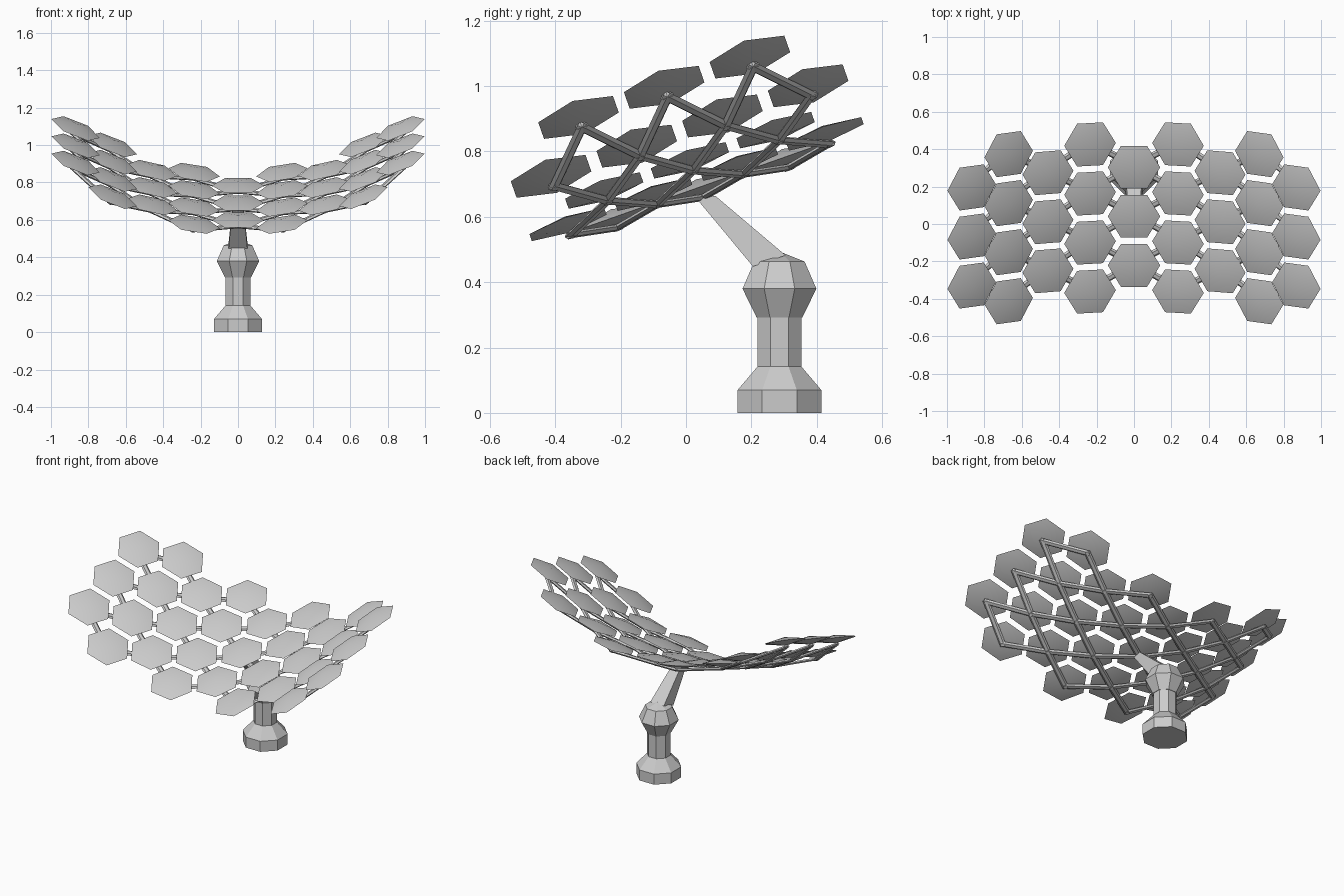
import bpy, bmesh, math
from mathutils import Vector, Matrix

if "Cube" in bpy.data.objects:
    bpy.data.objects.remove(bpy.data.objects["Cube"])

TILT = Matrix.Rotation(math.radians(19.4), 4, 'X')
STEP, V_MID = 0.278, 0.268
HEX_R, HEX_H, NODE_D = 0.14, 0.026, 0.034
# columns: x, height above tilted plane, roll angle, panel count
COLUMNS = [(0, .638, 0, 3), (.235, .664, 9.5, 4), (.46, .725, 13.5, 3),
           (.67, .82, 22.5, 4), (.868, .962, 22.5, 3)]


def finish(bm, name, smooth=None):
    bmesh.ops.recalc_face_normals(bm, faces=bm.faces)
    me = bpy.data.meshes.new(name)
    bm.to_mesh(me)
    bm.free()
    ob = bpy.data.objects.new(name, me)
    bpy.context.collection.objects.link(ob)
    if smooth:
        bpy.ops.object.select_all(action='DESELECT')
        ob.select_set(True)
        bpy.context.view_layer.objects.active = ob
        bpy.ops.object.shade_smooth_by_angle(angle=math.radians(smooth))
    return ob


def loft(bm, rings):
    """Join rings of points with quads and cap both ends."""
    vs = [[bm.verts.new(p) for p in ring] for ring in rings]
    n = len(vs[0])
    for a, b in zip(vs, vs[1:]):
        for i in range(n):
            bm.faces.new((a[i], a[(i + 1) % n], b[(i + 1) % n], b[i]))
    bm.faces.new(vs[0])
    bm.faces.new(vs[-1])


def panel(matrix, name):
    """Hexagonal lens: shallow pyramid above and below the rim."""
    bm = bmesh.new()
    rim = [bm.verts.new((HEX_R * math.cos(i * math.pi / 3), HEX_R * math.sin(i * math.pi / 3), 0))
           for i in range(6)]
    for z in (HEX_H, -HEX_H):
        tip = bm.verts.new((0, 0, z))
        for i in range(6):
            bm.faces.new((rim[i], rim[(i + 1) % 6], tip))
    bm.transform(matrix)
    finish(bm, name, 30)


def strut(bm, a, b, up):
    """Flattened six-sided bar between two nodes."""
    d = (b - a).normalized()
    side = d.cross(up).normalized()
    nrm = side.cross(d)
    sec = [(math.cos(i * math.pi / 3) * .019, math.sin(i * math.pi / 3) * .01) for i in range(6)]
    loft(bm, [[p + side * s + nrm * t for s, t in sec] for p in (a - d * .012, b + d * .012)])


# curved field of hexagonal panels, with a support node below each
nodes = {}
for c, (x, w, roll, count) in enumerate(COLUMNS):
    for s in ((1, -1) if c else (1,)):
        for k in range(count):
            v = V_MID + (k - (count - 1) / 2) * STEP
            m = TILT @ Matrix.Translation((s * x, v, w)) @ Matrix.Rotation(-s * math.radians(roll), 4, 'Y')
            panel(m, "hex_panel")
            nodes.setdefault(s * c, []).append((v, m @ Vector((0, 0, -NODE_D)), m.to_3x3() @ Vector((0, 0, 1))))

# zigzag lattice joining neighbouring columns
bm = bmesh.new()
for c in range(-4, 4):
    for va, a, na in nodes[c]:
        for vb, b, nb in nodes[c + 1]:
            if abs(va - vb) < STEP * .6:
                strut(bm, a, b, na + nb)
finish(bm, "support_lattice")


# octagonal lathe parts of the stand
def lathe(profile, name, smooth):
    bm = bmesh.new()
    k = 1 / math.cos(math.pi / 8)
    loft(bm, [[Vector((r * k * math.cos((i + .5) * math.pi / 4),
                       .286 + r * k * math.sin((i + .5) * math.pi / 4), z)) for i in range(8)]
              for r, z in profile])
    finish(bm, name, smooth)


lathe([(.128, 0), (.128, .07), (.067, .142), (.067, .3)], "pedestal", None)
lathe([(.07, .292), (.113, .38), (.077, .463), (.012, .489)], "pivot_ball", None)

# tapered arm from the ball up to the panel field
bm = bmesh.new()
loft(bm, [[(hx * s, y, z) for s, y, z in ((-1, y0, z0), (1, y0, z0), (1, y1, z1), (-1, y1, z1))]
          for hx, y0, z0, y1, z1 in ((.05, .205, .448, .305, .482), (.03, .022, .668, .09, .664))])
finish(bm, "support_arm")
